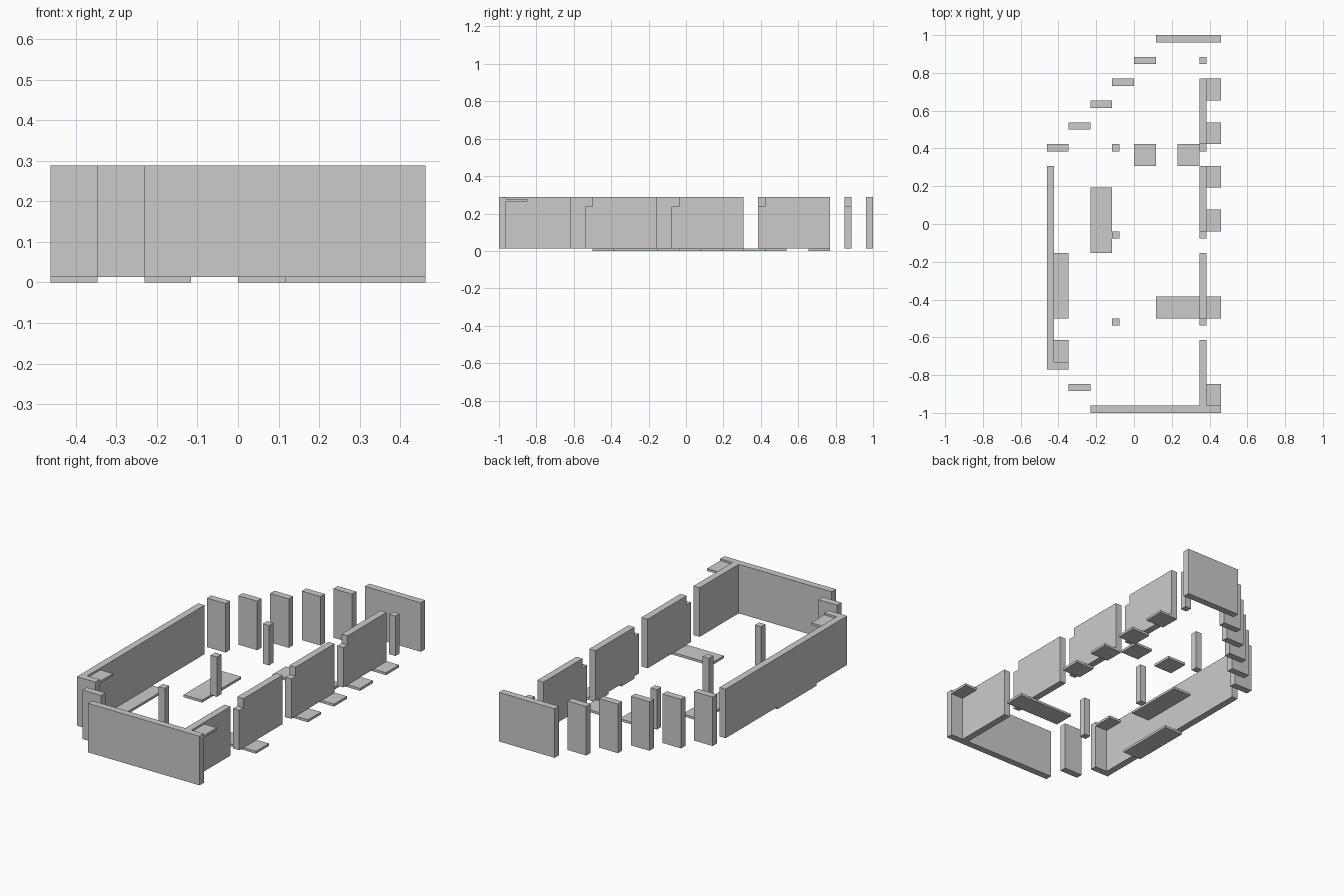
import bpy, bmesh

if "Cube" in bpy.data.objects:
    bpy.data.objects.remove(bpy.data.objects["Cube"])

U = 1 / 26                       # plan module
Z0, Z1 = 0.0135, 0.2885          # wall base and top
ZP = 0.237                       # top of slim posts


def prism(name, pts, axis_lo, axis_hi):
    """Extrude a closed (y, z) profile along x."""
    bm = bmesh.new()
    lo = [bm.verts.new((axis_lo, y, z)) for y, z in pts]
    hi = [bm.verts.new((axis_hi, y, z)) for y, z in pts]
    bm.faces.new(lo)
    bm.faces.new(hi)
    n = len(pts)
    for i in range(n):
        j = (i + 1) % n
        bm.faces.new((lo[i], lo[j], hi[j], hi[i]))
    bmesh.ops.recalc_face_normals(bm, faces=bm.faces)
    me = bpy.data.meshes.new(name)
    bm.to_mesh(me)
    bm.free()
    ob = bpy.data.objects.new(name, me)
    bpy.context.collection.objects.link(ob)
    return ob


def box(name, x0, x1, y0, y1, z0=Z0, z1=Z1):
    """Box with plan coordinates in modules."""
    y0, y1 = y0 * U, y1 * U
    return prism(name, [(y0, z0), (y1, z0), (y1, z1), (y0, z1)], x0 * U, x1 * U)


# outer walls
box("back_wall", 3, 12, 25, 26)
box("front_wall", -6, 12, -26, -25)
box("left_wall", -12, -11, -20, 8)
box("left_wall_return", -11, -9, -20, -19)
box("right_wall_front", 9, 10, -25, -16)

# right wall segments, each with a lowered step at its front end
for y in (-14, -2, 10):
    a, b, c = y * U, (y + 1) * U, (y + 10) * U
    prism("right_wall_stepped",
          [(a, Z0), (c, Z0), (c, Z1), (b, Z1), (b, ZP), (a, ZP)], 9 * U, 10 * U)

# staggered panels along the slanted rear-left side
for i in range(5):
    box("staggered_panel", -12 + 3 * i, -9 + 3 * i, 10 + 3 * i, 11 + 3 * i)
box("front_left_panel", -9, -6, -23, -22)

# slim posts
for x, y in ((9, 22), (-3, 10), (-3, -2), (-3, -14)):
    box("slim_post", x, x + 1, y, y + 1, Z0, ZP)

# floor slabs
for x0, x1, y0, y1 in ((9, 12, 17, 20), (9, 12, 11, 14), (9, 12, 5, 8),
                       (9, 12, -1, 2), (3, 12, -13, -10), (0, 3, 8, 11),
                       (6, 9, 8, 11), (-6, -3, -4, 5), (-12, -9, -13, -4)):
    box("floor_slab", x0, x1, y0, y1, 0, Z0)

# raised corner slabs
box("raised_slab_right", 9, 12, -25, -22, 0.2645, 0.278)
box("raised_slab_left", -12, -9, -19, -16, 0.2645, 0.278)
